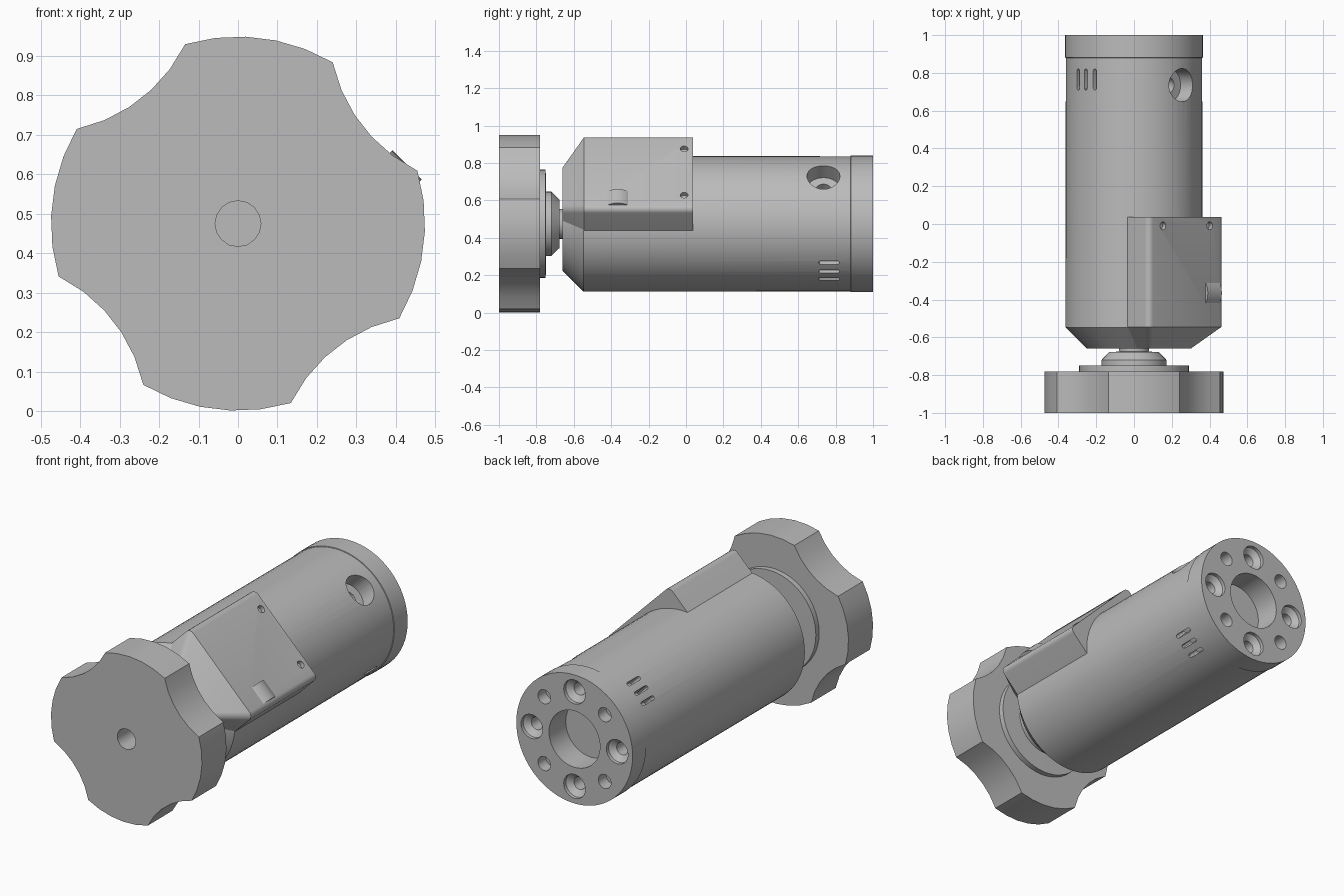
import bpy
import bmesh
from math import sin, cos, tau, pi, radians, sqrt
from mathutils import Vector, Matrix

cube = bpy.data.objects.get("Cube")
if cube:
    bpy.data.objects.remove(cube, do_unlink=True)

AXIS_Z = 0.475
FWD = Vector((0, 1, 0))
CENTRE = Vector((0, 0, AXIS_Z))

grey = bpy.data.materials.new("machined grey")
grey.use_nodes = True
grey.diffuse_color = (0.5, 0.5, 0.5, 1)
grey.node_tree.nodes["Principled BSDF"].inputs["Base Color"].default_value = (0.5, 0.5, 0.5, 1)


def frame(origin, direction, up=None):
    """Matrix whose local z runs along direction and local y along up."""
    z = direction.normalized()
    y = (up or Vector((0, 0, 1))).normalized()
    x = y.cross(z)
    return Matrix.Translation(origin) @ Matrix((x, y, z)).transposed().to_4x4()


def loft(bm, rings, matrix):
    """Closed solid through a row of rings with equal point counts."""
    rows = [[bm.verts.new(matrix @ Vector(p)) for p in ring] for ring in rings]
    n = len(rows[0])
    for a, b in zip(rows, rows[1:]):
        for i in range(n):
            j = (i + 1) % n
            bm.faces.new((a[i], a[j], b[j], b[i]))
    bm.faces.new(rows[0][::-1])
    bm.faces.new(rows[-1])


def lathe(bm, profile, matrix, segs=32):
    loft(bm, [[(r * cos(tau * i / segs), r * sin(tau * i / segs), h)
               for i in range(segs)] for r, h in profile], matrix)


def prism(bm, outline, h0, h1, matrix):
    loft(bm, [[(x, y, h) for x, y in outline] for h in (h0, h1)], matrix)


def finish(bm, name):
    bmesh.ops.recalc_face_normals(bm, faces=bm.faces)
    mesh = bpy.data.meshes.new(name)
    bm.to_mesh(mesh)
    bm.free()
    mesh.materials.append(grey)
    obj = bpy.data.objects.new(name, mesh)
    bpy.context.collection.objects.link(obj)
    return obj


def smooth(obj):
    obj.data.polygons.foreach_set("use_smooth", [True] * len(obj.data.polygons))
    obj.data.set_sharp_from_angle(angle=radians(30))


def cut(obj, bm):
    """Subtract the cutter and bake the result."""
    cutter = finish(bm, "cutter")
    cutter.hide_render = True
    mod = obj.modifiers.new("holes", 'BOOLEAN')
    mod.operation = 'DIFFERENCE'
    mod.solver = 'EXACT'
    mod.object = cutter
    bpy.context.view_layer.update()
    deps = bpy.context.evaluated_depsgraph_get()
    baked = bpy.data.meshes.new_from_object(obj.evaluated_get(deps))
    obj.modifiers.clear()
    obj.data = baked
    bpy.data.objects.remove(cutter, do_unlink=True)


main = frame(CENTRE, FWD)

# Main housing: chamfered front, slightly wider rear band
bm = bmesh.new()
lathe(bm, [(0.25, -0.66), (0.363, -0.547), (0.361, 0.88), (0.365, 0.881), (0.365, 1.0)], main, 64)
housing = finish(bm, "housing")

cuts = bmesh.new()
# Rear bore
lathe(cuts, [(0.16, 0.85), (0.16, 1.1)], main, 48)
# Ring of alternating countersunk and plain bolt holes
for i in range(8):
    a = tau * i / 8
    at = frame(CENTRE + 0.268 * Vector((cos(a), 0, sin(a))), FWD)
    if i % 2 == 0:
        lathe(cuts, [(0.035, 0.87), (0.035, 0.955), (0.068, 0.98), (0.068, 1.1)], at, 24)
    else:
        lathe(cuts, [(0.04, 0.93), (0.04, 1.1)], at, 20)
# Angled connector port
diag = Vector((1, 0, 1)).normalized()
lathe(cuts, [(0.04, 0.2), (0.04, 0.26), (0.088, 0.261), (0.088, 0.45)],
      frame(CENTRE + FWD * 0.735, diag, FWD))
# Vent slots on two opposite sides
SLOT_R, SLOT_L = 0.011, 0.045
slot = [(SLOT_R * cos(t), SLOT_R * sin(t) + (SLOT_L if k < 7 else -SLOT_L))
        for k in range(14) for t in [pi * (k if k < 7 else k - 1) / 6]]
for side in (1, -1):
    out = Vector((side, 0, -side)).normalized()
    for k in (-1, 0, 1):
        origin = CENTRE + FWD * 0.765 + diag * 0.062 * k
        prism(cuts, slot, 0.28, 0.42, frame(origin, out, FWD))
cut(housing, cuts)
smooth(housing)

# Side cover: flat-topped box on the diagonal with a chamfered nose
FILLET = 0.03


def cover_section(half, top, y):
    pts = [(-half, 0.05, y)]
    for side in (-1, 1):
        for k in range(5):
            t = pi / 2 * (k / 4)
            t = pi - t if side < 0 else pi / 2 - t
            pts.append((side * (half - FILLET) + FILLET * cos(t),
                        top - FILLET + FILLET * sin(t), y))
    return pts + [(half, 0.05, y)]


across = Vector((1, 0, -1)).normalized()
cover_frame = Matrix.Translation(CENTRE) @ Matrix((across, diag, FWD)).transposed().to_4x4()
bm = bmesh.new()
loft(bm, [cover_section(0.165, 0.277, -0.66), cover_section(0.28, 0.392, -0.545),
          cover_section(0.28, 0.392, 0.037)], cover_frame)
cover = finish(bm, "side_cover")
cuts = bmesh.new()
for side in (-1, 1):
    lathe(cuts, [(0.021, 0.368), (0.021, 0.45)],
          frame(CENTRE + across * 0.175 * side - FWD * 0.01, diag, FWD), 16)
cut(cover, cuts)
smooth(cover)

# Shallow rounded bump on the cover
bm = bmesh.new()
lathe(bm, [(0.1, 0.145), (0.1, 0.25)],
      frame(CENTRE + diag * 0.308 - FWD * 0.365, across, FWD), 32)
smooth(finish(bm, "cover_bump"))

# Stepped collar and shaft behind the knob
bm = bmesh.new()
lathe(bm, [(0.29, -0.785), (0.29, -0.75), (0.172, -0.749), (0.172, -0.72),
           (0.13, -0.677), (0.08, -0.676), (0.08, -0.64)], main, 48)
smooth(finish(bm, "collar"))

# Knob: round disc with four finger scallops
KNOB_R, HALF, DIP = 0.474, radians(21.6), 0.401
chord, flat = KNOB_R * sin(HALF), KNOB_R * cos(HALF)
scoop = (chord ** 2 + (flat - DIP) ** 2) / (2 * (flat - DIP))
outline = []
for i in range(4):
    mid = radians(38 + 90 * i)
    for k in range(6):
        w = chord * (2 * k / 5 - 1)
        d = DIP + scoop - sqrt(scoop ** 2 - w ** 2)
        outline.append((d * cos(mid) - w * sin(mid), d * sin(mid) + w * cos(mid)))
    for k in range(1, 5):
        a = mid + HALF + (pi / 2 - 2 * HALF) * k / 5
        outline.append((KNOB_R * cos(a), KNOB_R * sin(a)))
bm = bmesh.new()
knob_frame = Matrix.Translation(CENTRE) @ Matrix(
    (Vector((1, 0, 0)), Vector((0, 0, 1)), FWD)).transposed().to_4x4()
prism(bm, outline, -1.0, -0.78, knob_frame)
knob = finish(bm, "knob")
cuts = bmesh.new()
lathe(cuts, [(0.058, -1.1), (0.058, -0.82)], main, 16)
cut(knob, cuts)
smooth(knob)
